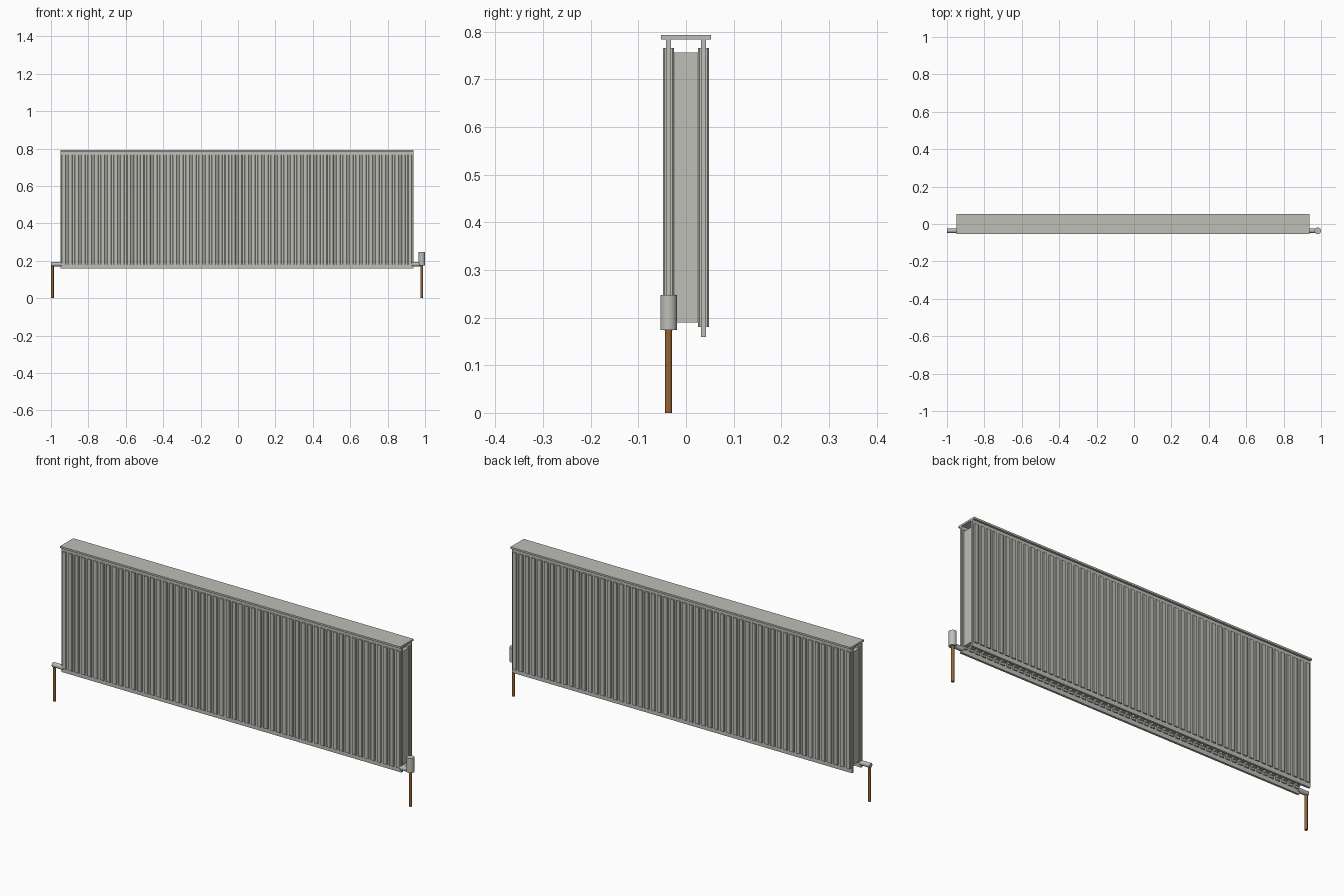
import bpy
import bmesh
from math import pi
from mathutils import Matrix, Vector

cube = bpy.data.objects.get("Cube")
if cube:
    bpy.data.objects.remove(cube, do_unlink=True)


def material(name, rgb):
    m = bpy.data.materials.new(name)
    m.use_nodes = True
    m.diffuse_color = (*rgb, 1)
    m.node_tree.nodes["Principled BSDF"].inputs["Base Color"].default_value = (*rgb, 1)
    return m


ENAMEL = material("warm grey enamel", (0.52, 0.52, 0.48))
CHROME = material("grey chrome", (0.47, 0.50, 0.49))
COPPER = material("copper brown", (0.30, 0.13, 0.035))


def finish(name, bm, mat, smooth=False):
    mesh = bpy.data.meshes.new(name)
    bm.to_mesh(mesh)
    bm.free()
    mesh.materials.append(mat)
    ob = bpy.data.objects.new(name, mesh)
    bpy.context.collection.objects.link(ob)
    if smooth:
        bpy.ops.object.select_all(action='DESELECT')
        ob.select_set(True)
        bpy.context.view_layer.objects.active = ob
        bpy.ops.object.shade_smooth_by_angle()
    return ob


def add_box(bm, low, high):
    low, high = Vector(low), Vector(high)
    size = Matrix.Diagonal((*(high - low), 1))
    bmesh.ops.create_cube(bm, size=1, matrix=Matrix.Translation((low + high) / 2) @ size)


def tube(name, start, end, radius, mat):
    start, end = Vector(start), Vector(end)
    turn = (end - start).to_track_quat('Z', 'Y').to_matrix().to_4x4()
    bm = bmesh.new()
    bmesh.ops.create_cone(bm, cap_ends=True, segments=24, radius1=radius, radius2=radius,
                          depth=(end - start).length,
                          matrix=Matrix.Translation((start + end) / 2) @ turn)
    return finish(name, bm, mat, True)


LEFT, RIGHT = -0.95, 0.937
COUNT = 54
PITCH = (RIGHT - LEFT) / COUNT
centres = [LEFT + PITCH * (i + 0.5) for i in range(COUNT)]
PANEL_Y = 0.0365

# Front and back panels, each a thin sheet with raised vertical channels
for name, y in (("front", -PANEL_Y), ("back", PANEL_Y)):
    bm = bmesh.new()
    add_box(bm, (LEFT, y - 0.0055, 0.159), (RIGHT, y + 0.0055, 0.785))
    finish(name + "_panel", bm, ENAMEL)
    bm = bmesh.new()
    for x in centres:
        add_box(bm, (x - 0.012, y - 0.0115, 0.18), (x + 0.012, y + 0.0115, 0.766))
    # Soften the upright corners of the channels
    upright = [e for e in bm.edges if abs(e.verts[0].co.z - e.verts[1].co.z) > 0.1]
    bmesh.ops.bevel(bm, geom=upright, offset=0.003, segments=1, affect='EDGES')
    finish(name + "_channels", bm, ENAMEL)

# Convector fins between the panels
bm = bmesh.new()
for x in centres:
    add_box(bm, (x - 0.01, -0.025, 0.19), (x + 0.01, 0.025, 0.757))
finish("convector_fins", bm, ENAMEL)

# Flat cover on top
bm = bmesh.new()
add_box(bm, (LEFT, -0.0525, 0.784), (RIGHT, 0.0525, 0.793))
finish("top_cover", bm, ENAMEL)

# Connections, supply pipes and valve head
PIPE_Z = 0.181
tube("right_connector", (-1.0, -PANEL_Y, PIPE_Z), (LEFT + 0.01, -PANEL_Y, PIPE_Z), 0.0115, CHROME)
tube("left_connector", (RIGHT - 0.01, -PANEL_Y, PIPE_Z), (0.982, -PANEL_Y, PIPE_Z), 0.0115, CHROME)
tube("right_supply_pipe", (-0.992, -PANEL_Y, 0), (-0.992, -PANEL_Y, PIPE_Z), 0.0073, COPPER)
tube("left_supply_pipe", (0.9825, -PANEL_Y, 0), (0.9825, -PANEL_Y, PIPE_Z), 0.0073, COPPER)
tube("valve_head", (0.9825, -PANEL_Y, 0.174), (0.9825, -PANEL_Y, 0.247), 0.0175, ENAMEL)
